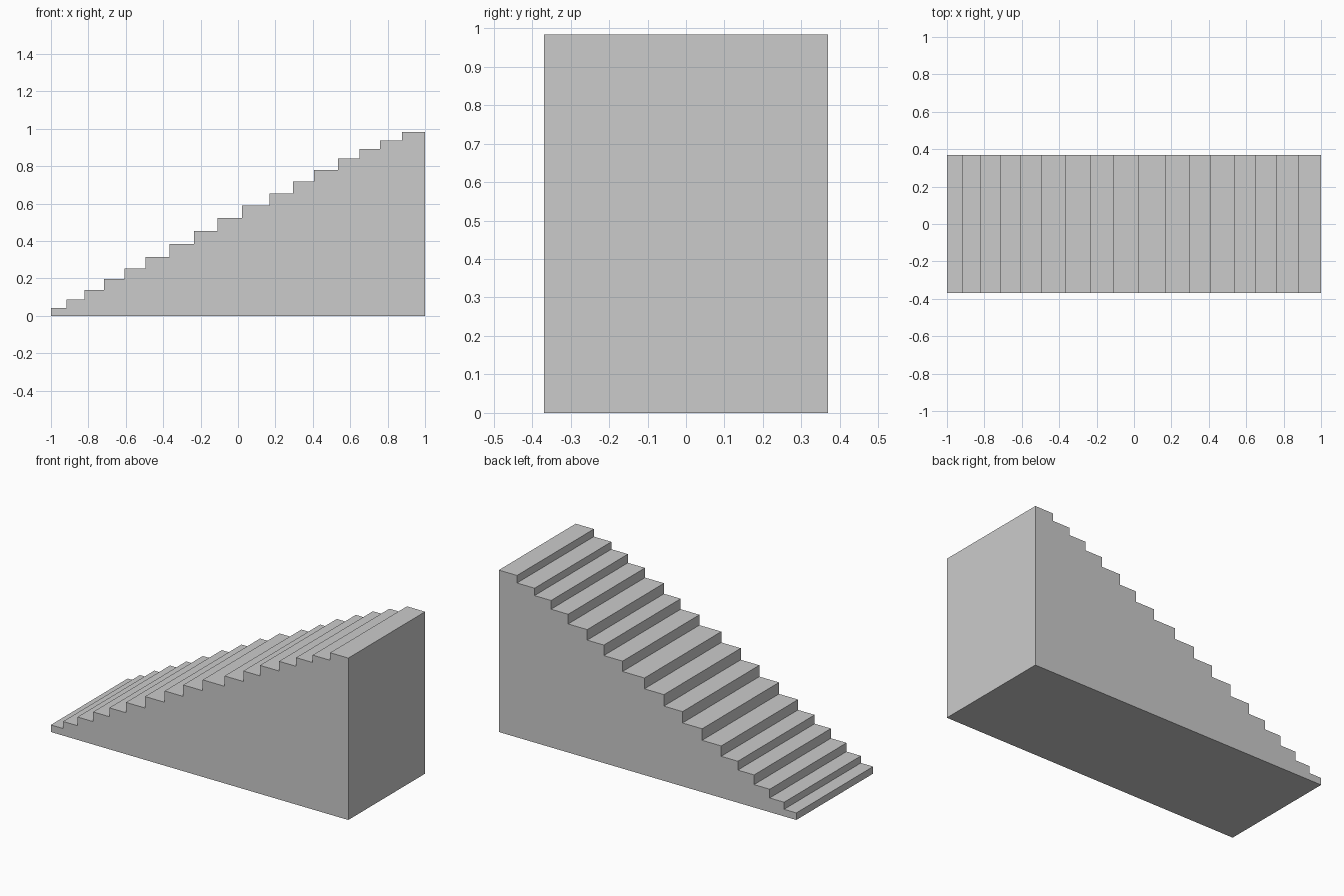
import bpy, bmesh

if "Cube" in bpy.data.objects:
    bpy.data.objects.remove(bpy.data.objects["Cube"])

HALF_WIDTH = 0.369

# Each step: x of its riser, height of its tread (slightly uneven stone steps)
STEPS = [(-1.0, 0.043), (-0.918, 0.086), (-0.821, 0.139), (-0.716, 0.198),
         (-0.607, 0.252), (-0.495, 0.315), (-0.367, 0.385), (-0.235, 0.454),
         (-0.110, 0.524), (0.021, 0.590), (0.168, 0.653), (0.294, 0.717),
         (0.406, 0.781), (0.534, 0.840), (0.649, 0.893), (0.760, 0.938),
         (0.878, 0.984)]
END_X = 1.0

# Stepped side profile, closed along the ground
profile = [(END_X, 0.0), (STEPS[0][0], 0.0)]
for i, (x, z) in enumerate(STEPS):
    next_x = STEPS[i + 1][0] if i + 1 < len(STEPS) else END_X
    profile += [(x, z), (next_x, z)]

# Extrude the profile across the width of the staircase
bm = bmesh.new()
side = bm.faces.new([bm.verts.new((x, -HALF_WIDTH, z)) for x, z in profile])
result = bmesh.ops.extrude_face_region(bm, geom=[side], use_keep_orig=True)
moved = [v for v in result["geom"] if isinstance(v, bmesh.types.BMVert)]
bmesh.ops.translate(bm, verts=moved, vec=(0, 2 * HALF_WIDTH, 0))
bmesh.ops.recalc_face_normals(bm, faces=bm.faces)

mesh = bpy.data.meshes.new("staircase")
bm.to_mesh(mesh)
bm.free()
staircase = bpy.data.objects.new("staircase", mesh)
bpy.context.collection.objects.link(staircase)
